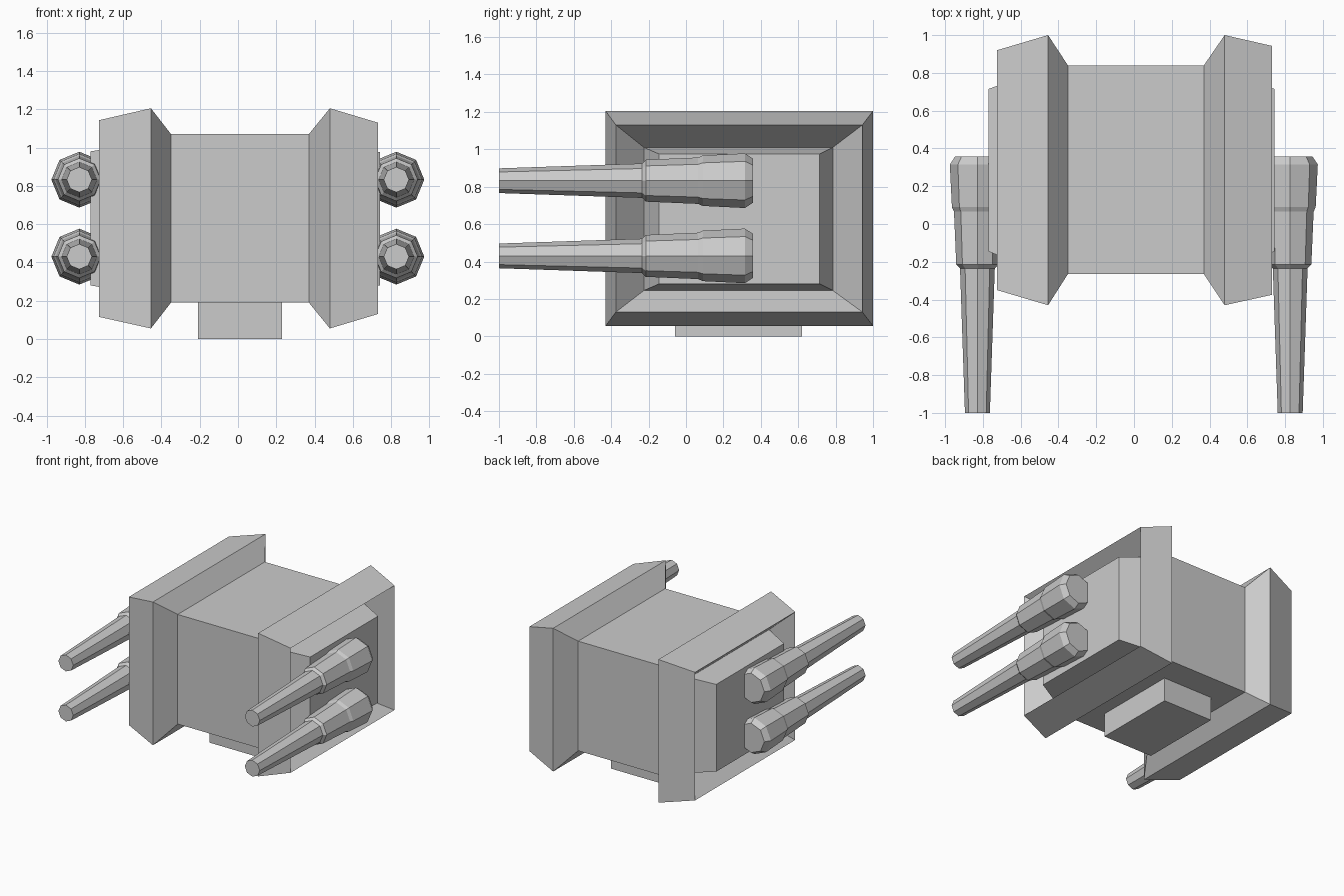
import bpy, bmesh
from math import cos, sin, tau

if "Cube" in bpy.data.objects:
    bpy.data.objects.remove(bpy.data.objects["Cube"])


def loft(name, rings):
    """Skin a list of equal-length point rings and cap both ends."""
    bm = bmesh.new()
    loops = [[bm.verts.new(p) for p in r] for r in rings]
    n = len(loops[0])
    for a, b in zip(loops, loops[1:]):
        for i in range(n):
            j = (i + 1) % n
            bm.faces.new((a[i], a[j], b[j], b[i]))
    bm.faces.new(loops[0])
    bm.faces.new(loops[-1])
    bmesh.ops.recalc_face_normals(bm, faces=bm.faces)
    me = bpy.data.meshes.new(name)
    bm.to_mesh(me)
    bm.free()
    ob = bpy.data.objects.new(name, me)
    bpy.context.collection.objects.link(ob)
    return ob


def rect(x, y0, y1, z0, z1):
    return [(x, y0, z0), (x, y1, z0), (x, y1, z1), (x, y0, z1)]


def octagon(cx, y, cz, r):
    return [(cx + r * cos(tau * i / 8), y, cz + r * sin(tau * i / 8)) for i in range(8)]


# Turret body: side plate, recess, rim, flange, core, then the same outwards
loft("turret_body", [rect(*r) for r in (
    (-0.77, -0.145, 0.715, 0.28, 0.98),
    (-0.58, -0.225, 0.785, 0.245, 1.01),
    (-0.725, -0.35, 0.92, 0.115, 1.143),
    (-0.455, -0.43, 1.0, 0.055, 1.205),
    (-0.35, -0.265, 0.84, 0.19, 1.07),
    (0.37, -0.265, 0.84, 0.19, 1.07),
    (0.48, -0.43, 1.0, 0.055, 1.205),
    (0.73, -0.375, 0.943, 0.13, 1.13),
    (0.56, -0.225, 0.785, 0.245, 1.01),
    (0.743, -0.145, 0.715, 0.28, 0.975),
)])

# Mounting block underneath
loft("mounting_block", [rect(-0.21, -0.06, 0.62, 0, 0.2), rect(0.23, -0.06, 0.62, 0, 0.2)])

# Four stepped guns: (y, radius) profile from muzzle to breech
gun_profile = [(-1.0, 0.066), (-0.235, 0.092), (-0.215, 0.112), (0.065, 0.124),
               (0.09, 0.135), (0.315, 0.146), (0.358, 0.118)]
for side, cx in (("left", -0.829), ("right", 0.827)):
    for level, cz in (("upper", 0.832), ("lower", 0.43)):
        loft(f"gun_{side}_{level}", [octagon(cx, y, cz, r) for y, r in gun_profile])
